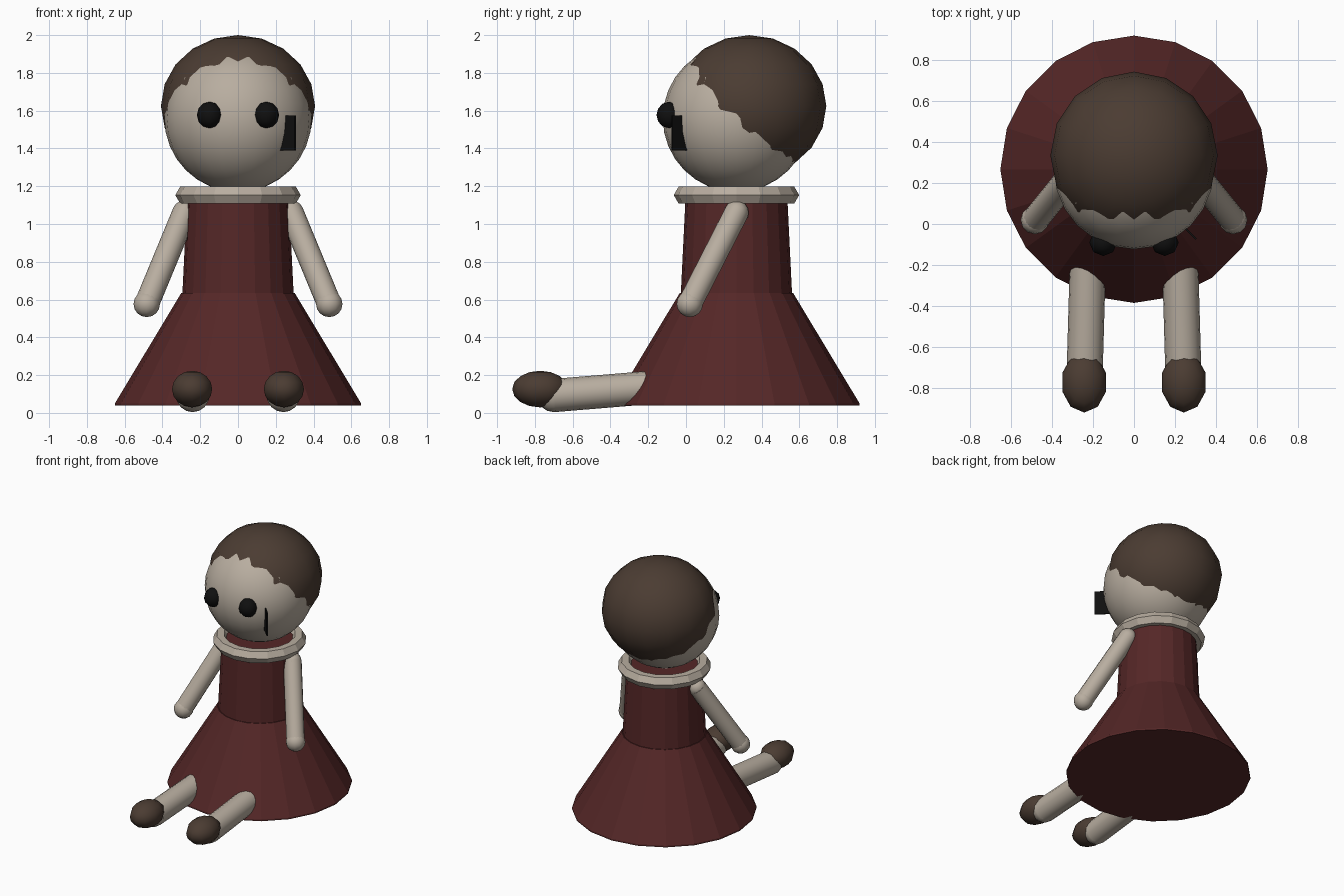
import bpy
import bmesh
import math
from mathutils import Vector

cube = bpy.data.objects.get("Cube")
if cube:
    bpy.data.objects.remove(cube, do_unlink=True)


def make_material(name, rgb):
    mat = bpy.data.materials.new(name)
    mat.use_nodes = True
    colour = (*rgb, 1.0)
    mat.diffuse_color = colour
    mat.node_tree.nodes["Principled BSDF"].inputs["Base Color"].default_value = colour
    return mat


SKIN = make_material("pale_cloth", (0.48, 0.42, 0.35))
HAIR = make_material("dark_brown", (0.07, 0.045, 0.032))
DRESS = make_material("deep_red", (0.09, 0.02, 0.02))
BLACK = make_material("black", (0.005, 0.005, 0.005))

BODY_Y = 0.267
SIDES = {"left": 1, "right": -1}


def finish(name, mat, smooth=None):
    """Name and colour the active object, optionally smoothing it."""
    ob = bpy.context.object
    ob.name = name
    ob.data.materials.append(mat)
    if smooth:
        bpy.ops.object.shade_smooth_by_angle(angle=math.radians(smooth))
    return ob


def ball(name, mat, centre, radii, segments, rings, smooth=60):
    bpy.ops.mesh.primitive_uv_sphere_add(segments=segments, ring_count=rings,
                                         radius=1, location=centre)
    bpy.context.object.scale = radii
    bpy.ops.object.transform_apply(location=False, rotation=False, scale=True)
    return finish(name, mat, smooth)


def limb(name, start, end, radius):
    """Straight round limb between two points."""
    a, b = Vector(start), Vector(end)
    bpy.ops.mesh.primitive_cylinder_add(vertices=16, radius=radius, depth=(b - a).length,
                                        location=(a + b) / 2)
    bpy.context.object.rotation_euler = (b - a).to_track_quat("Z", "Y").to_euler()
    return finish(name, SKIN, 40)


def cone(name, bottom_z, top_z, bottom_r, top_r):
    bpy.ops.mesh.primitive_cone_add(vertices=20, radius1=bottom_r, radius2=top_r,
                                    depth=top_z - bottom_z,
                                    location=(0, BODY_Y, (bottom_z + top_z) / 2))
    return finish(name, DRESS)


# Dress: flared skirt with a thin hem, and a tapered bodice
cone("skirt", 0.05, 0.635, 0.652, 0.30)
cone("skirt_hem", 0.038, 0.05, 0.652, 0.652)
cone("bodice", 0.62, 1.17, 0.295, 0.268)

# Six-sided ring collar
bpy.ops.mesh.primitive_torus_add(major_segments=16, minor_segments=6, major_radius=0.28,
                                 minor_radius=0.052, location=(0, BODY_Y, 1.153))
finish("collar", SKIN)

# Head and the cap of hair that overlaps it
ball("head", SKIN, (0, 0.267, 1.56), (0.39, 0.39, 0.39), 24, 16)
ball("hair", HAIR, (0, 0.335, 1.625), (0.408, 0.408, 0.375), 16, 10)

# Eyes, arms and legs on both sides
for side, s in SIDES.items():
    ball(f"{side}_eye", BLACK, (0.15 * s, -0.09, 1.577), (0.068, 0.066, 0.07), 8, 6)

    shoulder = (0.283 * s, 0.267, 1.06)
    hand = (0.483 * s, 0.02, 0.577)
    limb(f"{side}_arm", shoulder, hand, 0.065)
    ball(f"{side}_shoulder", SKIN, shoulder, (0.065,) * 3, 12, 8)
    ball(f"{side}_hand", SKIN, hand, (0.07,) * 3, 12, 8)

    ankle = (0.24 * s, -0.70, 0.092)
    limb(f"{side}_leg", (0.22 * s, 0.0, 0.15), ankle, 0.088)
    ball(f"{side}_ankle", SKIN, ankle, (0.088,) * 3, 12, 8)
    ball(f"{side}_shoe", HAIR, (0.243 * s, -0.772, 0.126), (0.112, 0.148, 0.097), 10, 8)

# Thin upright crack plate standing out of the left cheek
bm = bmesh.new()
bmesh.ops.create_cube(bm, size=1)
bmesh.ops.scale(bm, vec=(0.15, 0.008, 0.185), verts=bm.verts)
mesh = bpy.data.meshes.new("cheek_crack")
bm.to_mesh(mesh)
bm.free()
crack = bpy.data.objects.new("cheek_crack", mesh)
crack.location = (0.25, -0.02, 1.482)
crack.rotation_euler.z = math.radians(-45)
mesh.materials.append(BLACK)
bpy.context.collection.objects.link(crack)
